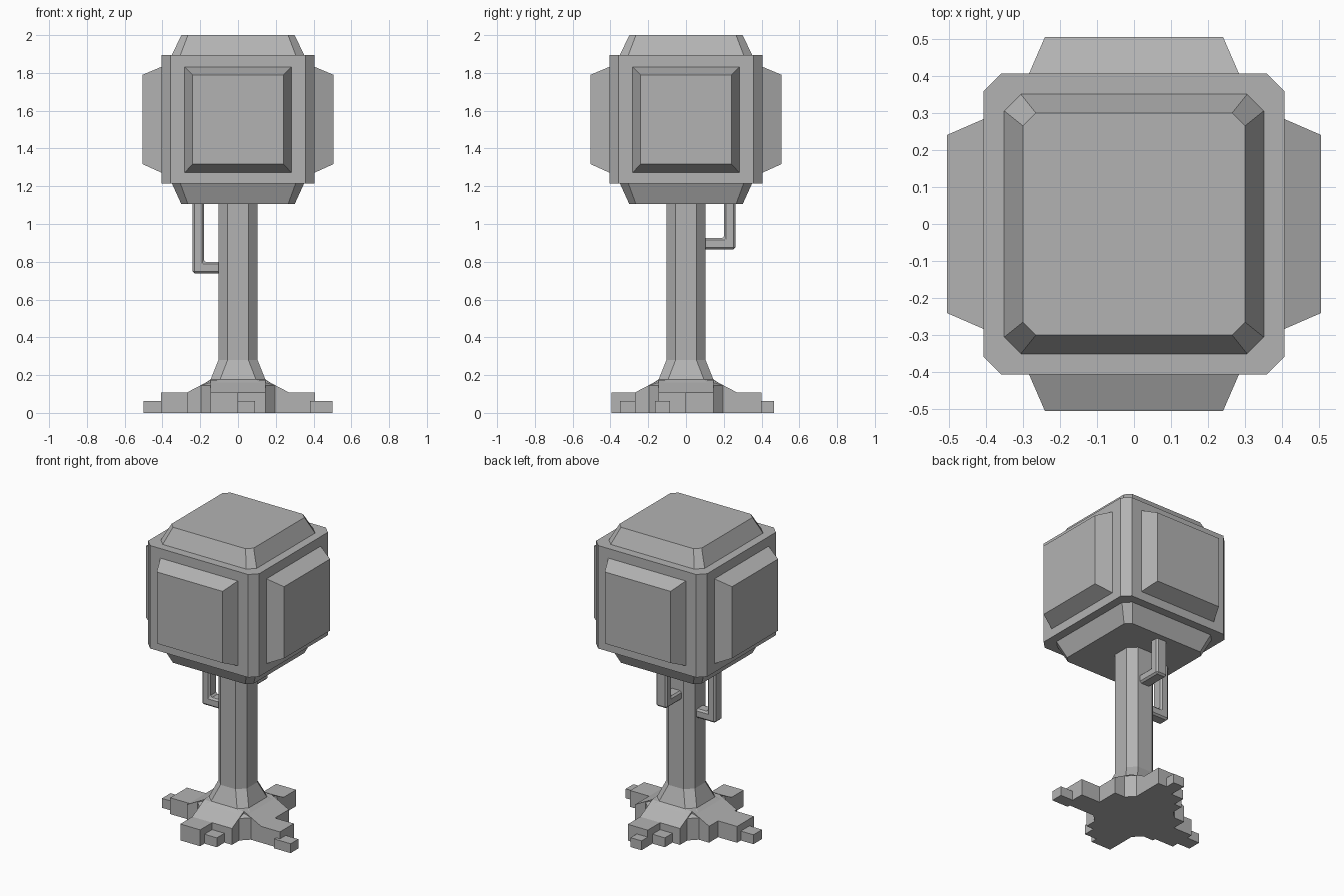
import bpy, bmesh
from mathutils import Matrix
from math import pi

if "Cube" in bpy.data.objects:
    bpy.data.objects.remove(bpy.data.objects["Cube"])

# Mid-grey used for every part
grey = bpy.data.materials.new("mid_grey")
grey.diffuse_color = (.45, .45, .45, 1)
grey.use_nodes = True
grey.node_tree.nodes["Principled BSDF"].inputs["Base Color"].default_value = grey.diffuse_color


def make(name, bm, matrix=None):
    if matrix:
        bm.transform(matrix)
    bmesh.ops.recalc_face_normals(bm, faces=bm.faces)
    mesh = bpy.data.meshes.new(name)
    bm.to_mesh(mesh)
    bm.free()
    mesh.materials.append(grey)
    ob = bpy.data.objects.new(name, mesh)
    bpy.context.collection.objects.link(ob)
    return ob


def loft(name, rings, matrix=None):
    """Skin a stack of equal-length rings and cap both ends."""
    bm = bmesh.new()
    loops = [[bm.verts.new(p) for p in r] for r in rings]
    n = len(loops[0])
    for a, b in zip(loops, loops[1:]):
        for i in range(n):
            j = (i + 1) % n
            bm.faces.new((a[i], a[j], b[j], b[i]))
    bm.faces.new(loops[0][::-1])
    bm.faces.new(loops[-1])
    return make(name, bm, matrix)


def octagon(w, c, z):
    """Square of half width w whose corners are cut back to c."""
    return [(x, y, z) for x, y in ((w, -c), (w, c), (c, w), (-c, w),
                                   (-w, c), (-w, -c), (-c, -w), (c, -w))]


def box(name, x0, x1, y0, y1, z1):
    ring = lambda z: [(x0, y0, z), (x1, y0, z), (x1, y1, z), (x0, y1, z)]
    return loft(name, [ring(0), ring(z1)])


def profile(name, pts, half, matrix=None):
    """Extrude an x-z outline along y."""
    return loft(name, [[(x, y, z) for x, z in pts] for y in (-half, half)], matrix)


# Canopy core with raised top and bottom caps
loft("canopy", [octagon(.30, .265, 1.105), octagon(.35, .305, 1.215),
                octagon(.406, .358, 1.215), octagon(.406, .358, 1.895),
                octagon(.35, .305, 1.895), octagon(.30, .265, 2.0)])

# Raised panel on each side of the canopy
for i, side in enumerate(("front", "right", "back", "left")):
    rings = [[(-w, y, lo), (w, y, lo), (w, y, hi), (-w, y, hi)]
             for w, y, lo, hi in ((.283, -.40, 1.272, 1.832),
                                  (.283, -.406, 1.272, 1.832),
                                  (.24, -.505, 1.317, 1.79))]
    loft(side + "_canopy_panel", rings, Matrix.Rotation(i * pi / 2, 4, 'Z'))

# Trunk with flared foot
loft("trunk", [octagon(.195, .145, 0), octagon(.195, .145, .145),
               octagon(.145, .095, .177), octagon(.104, .055, .28),
               octagon(.104, .055, 1.12)])

# L-shaped branches on the left and back of the trunk
for name, out, low, ang in (("left_branch", .24, .738, pi),
                            ("back_branch", .262, .865, pi / 2)):
    pts = [(.09, low), (out, low), (out, 1.12), (out - .06, 1.12),
           (out - .06, low + .06), (.09, low + .06)]
    ob = profile(name, pts, .04, Matrix.Rotation(ang, 4, 'Z'))
    bev = ob.modifiers.new("edge_bevel", 'BEVEL')
    bev.width = .011
    bev.segments = 1

# Sloped root crossing, one bar per axis
slope = [(-.27, 0), (.27, 0), (.27, .108), (.145, .174), (-.145, .174), (-.27, .108)]
for i, name in enumerate(("root_bar_x", "root_bar_y")):
    profile(name, slope, .145, Matrix.Rotation(i * pi / 2, 4, 'Z'))

# Stepped root ends
for name, *dims in (
        ("front_root", -.145, 0, -.395, -.25, .108),
        ("front_root_step", -.02, .09, -.35, -.25, .062),
        ("back_root", 0, .145, .25, .40, .108),
        ("back_root_step", -.09, .02, .25, .35, .062),
        ("back_root_tip", 0, .08, .38, .465, .062),
        ("right_root", .25, .408, -.145, .0, .108),
        ("right_root_tip", .38, .50, -.165, -.085, .062),
        ("left_root", -.408, -.25, -.125, .05, .108),
        ("left_root_tip", -.50, -.38, -.08, .01, .062)):
    box(name, *dims)
